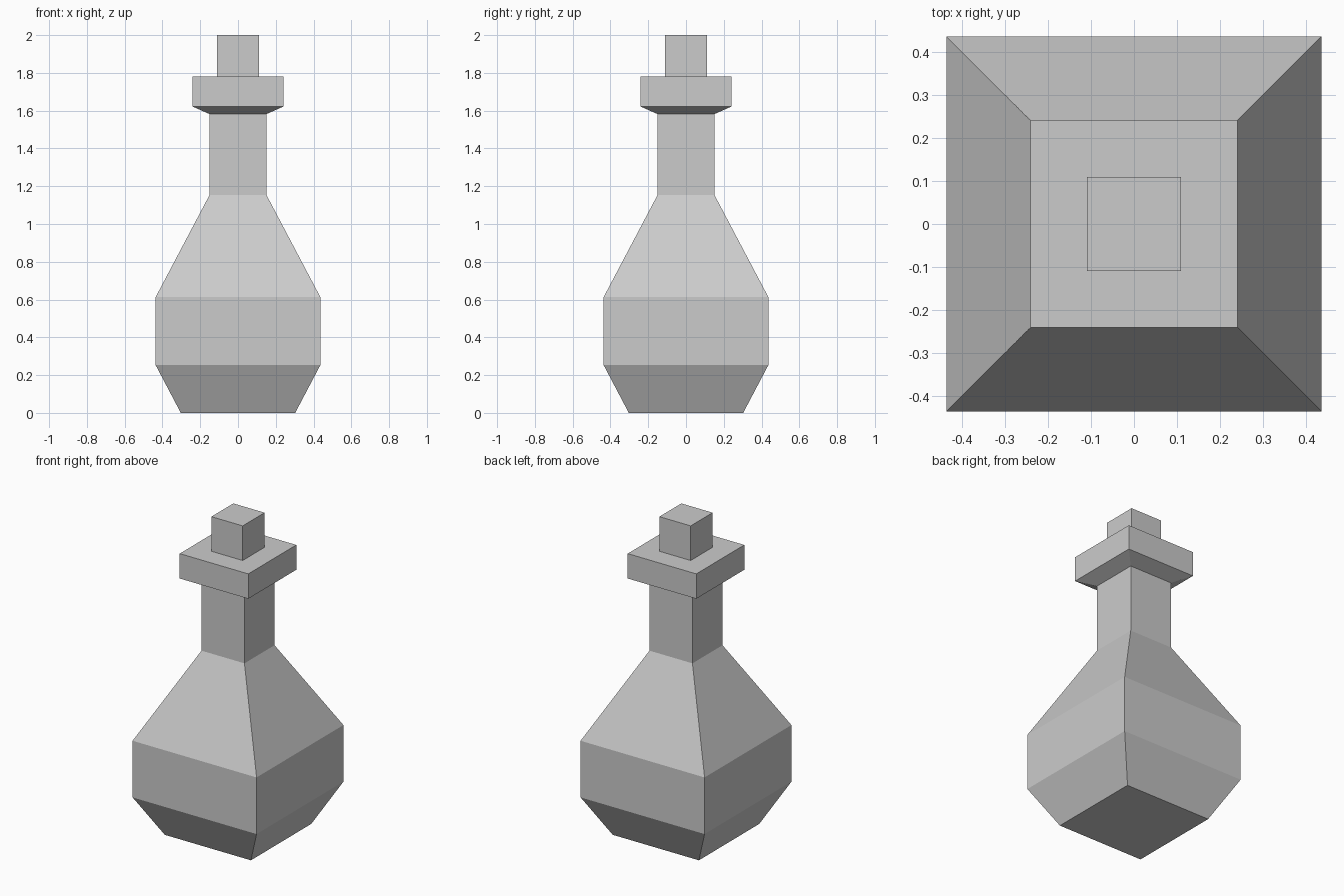
import bpy, bmesh

if "Cube" in bpy.data.objects:
    bpy.data.objects.remove(bpy.data.objects["Cube"])


def square_lathe(name, profile, cap_bottom=False, cap_top=False):
    """Stack square rings from (half_width, z) pairs into one faceted part."""
    bm = bmesh.new()
    corners = [(-1, -1), (1, -1), (1, 1), (-1, 1)]
    rings = [[bm.verts.new((sx * w, sy * w, z)) for sx, sy in corners]
             for w, z in profile]
    for low, high in zip(rings, rings[1:]):
        for i in range(4):
            j = (i + 1) % 4
            bm.faces.new((low[i], low[j], high[j], high[i]))
    if cap_bottom:
        bm.faces.new(rings[0][::-1])
    if cap_top:
        bm.faces.new(rings[-1])
    mesh = bpy.data.meshes.new(name)
    bm.to_mesh(mesh)
    bm.free()
    obj = bpy.data.objects.new(name, mesh)
    bpy.context.collection.objects.link(obj)
    return obj


# Flask body with tapered base, shoulders and neck
square_lathe("bottle_body", [(0.303, 0), (0.436, 0.253), (0.436, 0.613),
                             (0.151, 1.153), (0.151, 1.582)], cap_bottom=True)

# Flared lip around the mouth
square_lathe("bottle_lip", [(0.151, 1.582), (0.241, 1.622), (0.241, 1.78)],
             cap_top=True)

# Stopper
square_lathe("stopper", [(0.11, 1.78), (0.11, 2.0)], cap_top=True)
